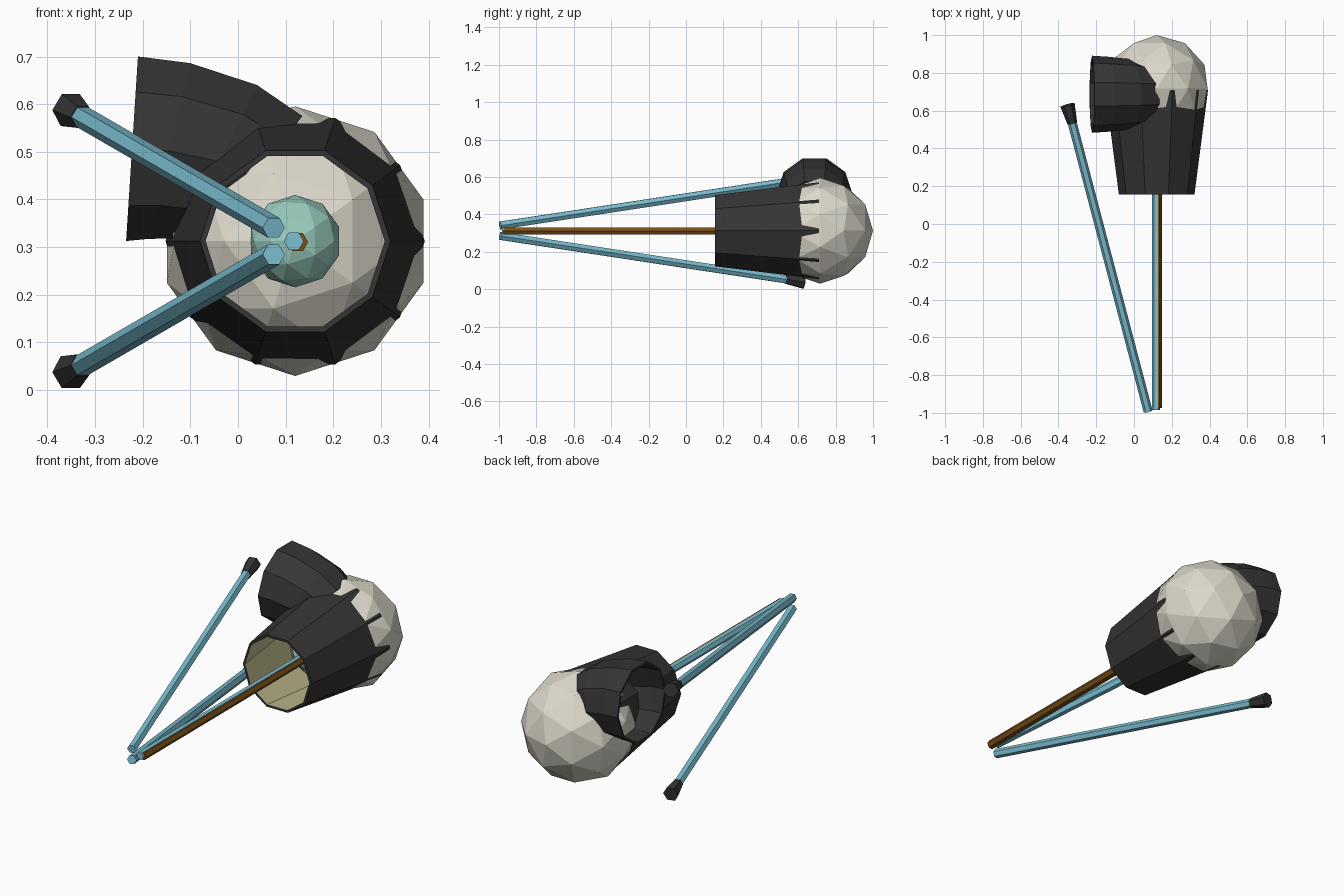
import bpy, bmesh, math
from mathutils import Vector

if "Cube" in bpy.data.objects:
    bpy.data.objects.remove(bpy.data.objects["Cube"])


def material(name, r, g, b):
    m = bpy.data.materials.new(name)
    m.diffuse_color = (r, g, b, 1)
    m.use_nodes = True
    m.node_tree.nodes["Principled BSDF"].inputs["Base Color"].default_value = m.diffuse_color
    return m


DARK = material("dark_shell", 0.035, 0.035, 0.035)
CREAM = material("cream", 0.72, 0.69, 0.60)
OLIVE = material("olive_lining", 0.56, 0.52, 0.29)
TEAL = material("teal", 0.32, 0.60, 0.51)
BLUE = material("light_blue", 0.20, 0.52, 0.64)
BROWN = material("brown", 0.19, 0.08, 0.01)


def loft(name, rings, sides, mats, closed=False):
    """Skin rings of (centre, u axis, v axis, radius, material of next band)."""
    bm = bmesh.new()
    loops = []
    for c, u, v, r, _ in rings:
        c, u, v = Vector(c), Vector(u), Vector(v)
        loops.append([bm.verts.new(c + r * (u * math.cos(a) + v * math.sin(a)))
                      for a in (2 * math.pi * i / sides for i in range(sides))])
    last = len(loops) if closed else len(loops) - 1
    for k in range(last):
        a, b = loops[k], loops[(k + 1) % len(loops)]
        for i in range(sides):
            j = (i + 1) % sides
            f = bm.faces.new((a[i], a[j], b[j], b[i]))
            f.material_index = rings[k][4]
    if not closed:
        bm.faces.new(loops[0])
        bm.faces.new(loops[-1])
    bmesh.ops.recalc_face_normals(bm, faces=bm.faces)
    me = bpy.data.meshes.new(name)
    bm.to_mesh(me)
    bm.free()
    for m in mats:
        me.materials.append(m)
    ob = bpy.data.objects.new(name, me)
    bpy.context.collection.objects.link(ob)
    return ob


def rod(name, start, end, r0, r1, mat):
    """Hexagonal rod with a flat on top."""
    d = (Vector(end) - Vector(start)).normalized()
    u = d.cross(Vector((0, 0, 1))).normalized()
    v = u.cross(d)
    return loft(name, [(start, u, v, r0, 0), (end, u, v, r1, 0)], 6, [mat])


def ball(name, centre, radius, mat):
    """Faceted ball with its pole along y."""
    bpy.ops.mesh.primitive_ico_sphere_add(subdivisions=2, radius=radius, location=centre,
                                          rotation=(-math.pi / 2, 0, 0))
    ob = bpy.context.object
    ob.name = name
    ob.data.materials.append(mat)


CX, CZ = 0.12, 0.3125

# Main ball and the small teal ball set into its front
ball("main_ball", (CX, 0.717, CZ), 0.283, CREAM)
ball("front_teal_ball", (CX, 0.45, CZ), 0.097, TEAL)

# Ten-sided front sleeve, open at the front, with a pale lining
X, Z = (1, 0, 0), (0, 0, 1)
loft("front_sleeve", [
    ((CX, 0.155, CZ), X, Z, 0.200, 0),
    ((CX, 0.71, CZ), X, Z, 0.272, 0),
    ((CX, 0.71, CZ), X, Z, 0.260, 1),
    ((CX, 0.155, CZ), X, Z, 0.188, 0)], 10, [DARK, OLIVE], closed=True)

# Curved side sleeve, given by its top edge (x, z), lean and radius
hood = [(-0.21, 0.70, 0.064, 0.204), (-0.10, 0.686, 0.23, 0.199),
        (0.04, 0.64, 0.45, 0.188), (0.135, 0.575, 0.65, 0.172)]
outer, inner = [], []
for x, z, lean, r in hood:
    v = Vector((math.sin(lean), 0, math.cos(lean)))
    c = Vector((x, 0.687, z)) - v * r * math.sin(math.radians(72))
    outer.append((c, (0, 1, 0), v, r, 0))
    inner.append((c, (0, 1, 0), v, r - 0.012, 0))
loft("side_sleeve", outer + inner[::-1], 10, [DARK], closed=True)

# Straight centre rod with the brown rod laid against it
rod("centre_rod", (0.117, -0.985, CZ), (0.117, 0.45, CZ), 0.021, 0.021, BLUE)
rod("brown_rod", (0.125, -0.975, CZ - 0.002), (0.125, 0.45, CZ - 0.002), 0.022, 0.022, BROWN)

# Pair of spreading rods with flared dark tips
for side, s in (("upper", 1), ("lower", -1)):
    a = Vector((0.075, -0.993, CZ + s * 0.028))
    b = Vector((-0.352, 0.63, CZ + s * 0.275))
    neck = a.lerp(b, 0.94)
    rod(side + "_rod", a, neck, 0.024, 0.024, BLUE)
    rod(side + "_rod_tip", neck, b, 0.026, 0.039, DARK)
